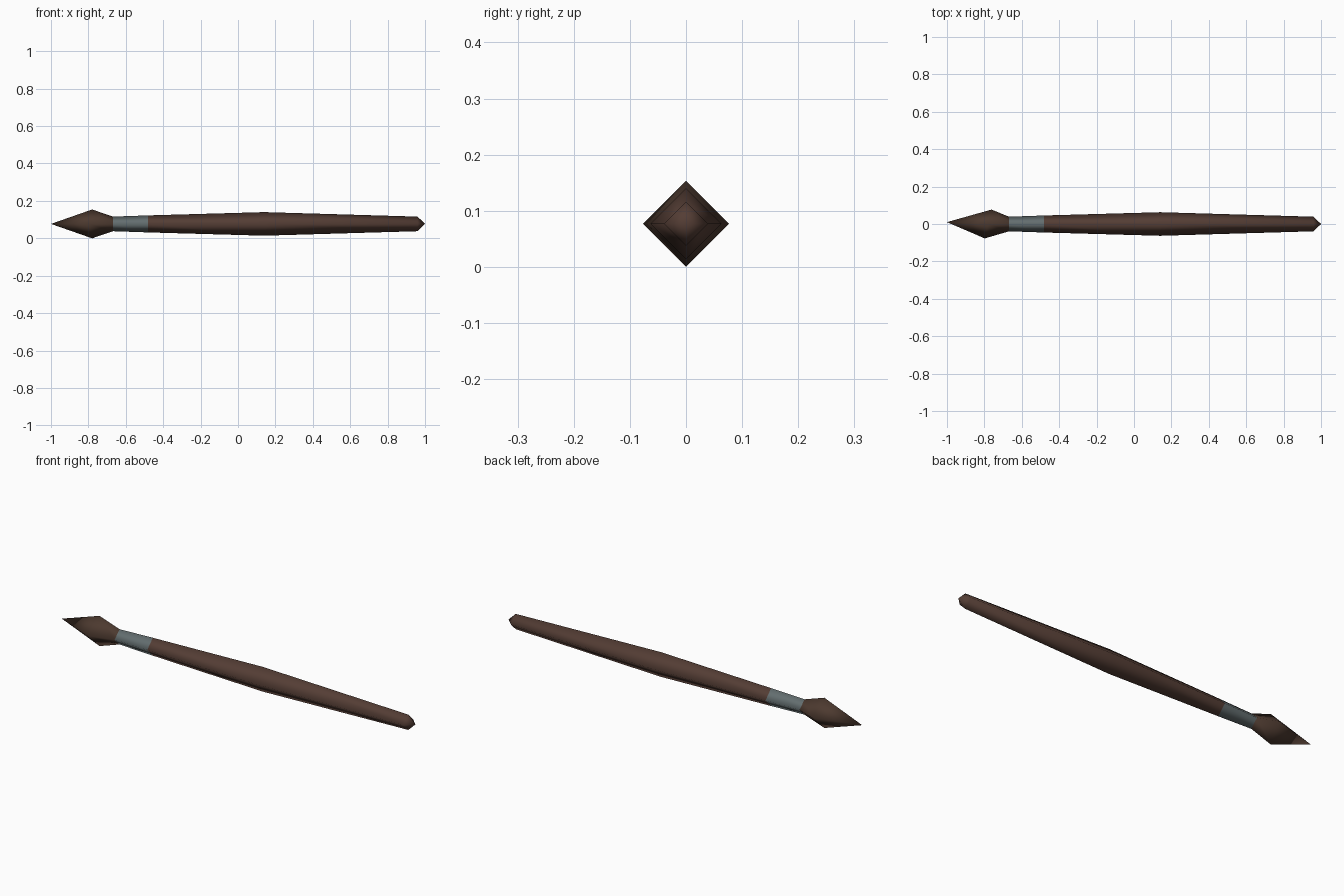
import bpy, bmesh, math

if "Cube" in bpy.data.objects:
    bpy.data.objects.remove(bpy.data.objects["Cube"])

CZ = 0.077  # height of the brush axis


def material(name, color):
    m = bpy.data.materials.new(name)
    m.diffuse_color = (*color, 1)
    m.use_nodes = True
    m.node_tree.nodes["Principled BSDF"].inputs["Base Color"].default_value = m.diffuse_color
    return m


def lathe(name, rings, mat):
    """Four-sided tube along x. rings: (x, radius, side skew); radius 0 is a point."""
    bm = bmesh.new()
    prev = None
    for x, r, skew in rings:
        if r == 0:
            cur = [bm.verts.new((x, skew, CZ))]
        else:
            cur = []
            for i in range(4):
                a = i * math.pi / 2
                y, z = r * math.cos(a), r * math.sin(a)
                cur.append(bm.verts.new((x + skew * y / r, y, CZ + z)))
        if prev:
            for i in range(4):
                j = (i + 1) % 4
                quad = [prev[i % len(prev)], prev[j % len(prev)],
                        cur[j % len(cur)], cur[i % len(cur)]]
                bm.faces.new(list(dict.fromkeys(quad)))
        prev = cur
    bmesh.ops.recalc_face_normals(bm, faces=bm.faces)
    # make sure normals point away from the axis
    f = max(bm.faces, key=lambda f: f.calc_area())
    c = f.calc_center_median()
    if f.normal.y * c.y + f.normal.z * (c.z - CZ) < 0:
        bmesh.ops.reverse_faces(bm, faces=bm.faces)
    for f in bm.faces:
        f.smooth = True
    me = bpy.data.meshes.new(name)
    bm.to_mesh(me)
    bm.free()
    me.materials.append(mat)
    ob = bpy.data.objects.new(name, me)
    bpy.context.collection.objects.link(ob)
    return ob


wood = material("brown wood", (0.089, 0.047, 0.035))
metal = material("grey metal", (0.125, 0.155, 0.160))
hair = material("dark bristle", (0.074, 0.042, 0.029))

# bristle head, slightly skewed
lathe("bristles", [(-1.0, 0, 0.01), (-0.78, 0.077, 0.018), (-0.668, 0.039, 0)], hair)
# metal ferrule
lathe("ferrule", [(-0.668, 0.039, 0), (-0.48, 0.0455, 0)], metal)
# swelling wooden handle with a pointed end
lathe("handle", [(-0.48, 0.0455, 0), (0.14, 0.063, 0), (0.96, 0.039, 0), (1.0, 0, 0)], wood)
